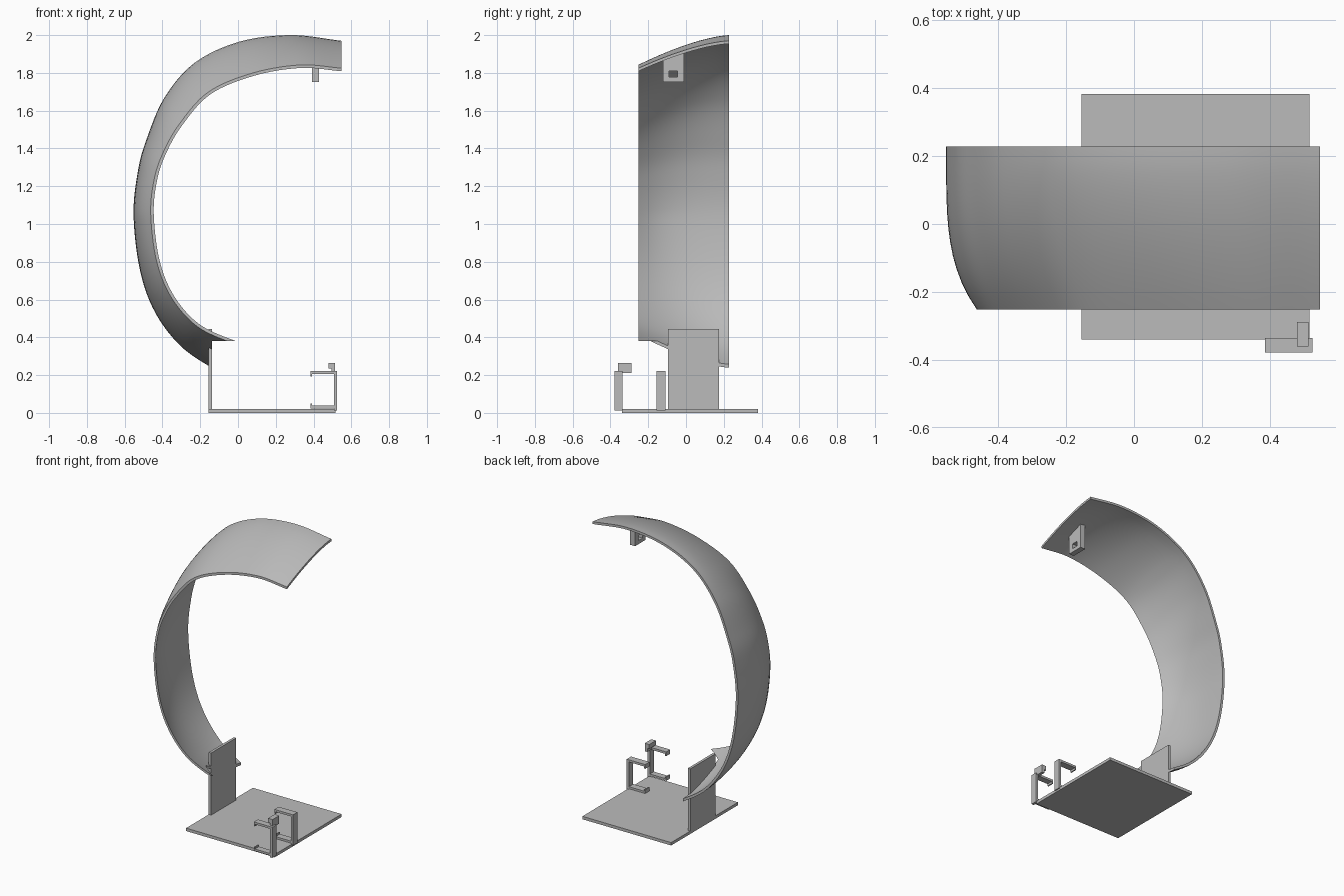
import bpy, bmesh
from mathutils import Vector

cube = bpy.data.objects.get("Cube")
if cube:
    bpy.data.objects.remove(cube, do_unlink=True)

grey = bpy.data.materials.new("mid grey")
grey.use_nodes = True
grey.diffuse_color = (0.5, 0.5, 0.5, 1)
grey.node_tree.nodes["Principled BSDF"].inputs["Base Color"].default_value = (0.5, 0.5, 0.5, 1)


def make(name, bm):
    bmesh.ops.recalc_face_normals(bm, faces=bm.faces)
    mesh = bpy.data.meshes.new(name)
    bm.to_mesh(mesh)
    bm.free()
    mesh.materials.append(grey)
    ob = bpy.data.objects.new(name, mesh)
    bpy.context.collection.objects.link(ob)
    return ob


def box(name, x, y, z):
    bm = bmesh.new()
    bmesh.ops.create_cube(bm, size=1)
    for v in bm.verts:
        v.co = [r[0] if c < 0 else r[1] for c, r in zip(v.co, (x, y, z))]
    return make(name, bm)


def prism(name, outline, y):
    """Extrude an x-z outline between two y values."""
    bm = bmesh.new()
    face = bm.faces.new([bm.verts.new((px, y[0], pz)) for px, pz in outline])
    ext = bmesh.ops.extrude_face_region(bm, geom=[face])["geom"]
    bmesh.ops.translate(bm, vec=(0, y[1] - y[0], 0),
                        verts=[g for g in ext if isinstance(g, bmesh.types.BMVert)])
    return make(name, bm)


def cut(ob, cutter):
    mod = ob.modifiers.new("cut", "BOOLEAN")
    mod.operation, mod.solver, mod.object = "DIFFERENCE", "EXACT", cutter
    select(ob)
    bpy.ops.object.modifier_apply(modifier=mod.name)
    bpy.data.objects.remove(cutter, do_unlink=True)


def select(ob):
    bpy.ops.object.select_all(action="DESELECT")
    ob.select_set(True)
    bpy.context.view_layer.objects.active = ob


def spline(points, steps=8):
    """Smooth curve through the points."""
    p = [Vector(q) for q in points]
    p = [2 * p[0] - p[1]] + p + [2 * p[-1] - p[-2]]
    out = []
    for a, b, c, d in zip(p, p[1:], p[2:], p[3:]):
        for k in range(steps):
            t = k / steps
            out.append(0.5 * (2 * b + (c - a) * t + (2 * a - 5 * b + 4 * c - d) * t ** 2
                              + (3 * b - a - 3 * c + d) * t ** 3))
    return out + [p[-2]]


# Curved band: loft between its rear and front edge curves
rear = spline([(0.04, 0.15), (-0.14, 0.24), (-0.31, 0.36), (-0.443, 0.54), (-0.52, 0.76),
               (-0.553, 1.05), (-0.53, 1.28), (-0.485, 1.446), (-0.39, 1.668), (-0.23, 1.853),
               (0.007, 1.965), (0.28, 2.0), (0.547, 1.97)])
front = spline([(0.14, 0.32), (-0.03, 0.37), (-0.215, 0.457), (-0.35, 0.607), (-0.43, 0.80),
                (-0.462, 1.05), (-0.445, 1.23), (-0.40, 1.37), (-0.31, 1.53), (-0.155, 1.70),
                (0.08, 1.80), (0.33, 1.842), (0.547, 1.825)])
Y_REAR, Y_FRONT, ROWS, THICK = 0.228, -0.252, 12, 0.016
outer, inner = [], []
for r in range(ROWS + 1):
    t = r / ROWS
    y = Y_REAR + (Y_FRONT - Y_REAR) * t
    line = []
    for a, b in zip(rear, front):
        power = 1.5 + 2.3 * max(0, 1 - abs(a.y - 1.05) / 0.8)
        line.append(a.lerp(b, t ** power))
    outer.append([(p.x, y, p.y) for p in line])
    row = []
    for i, p in enumerate(line):
        d = (line[min(i + 1, len(line) - 1)] - line[max(i - 1, 0)]).normalized()
        row.append((p.x + d.y * THICK, y, p.y - d.x * THICK))
    row[-1] = (line[-1].x, y, row[-1][2])
    inner.append(row)
bm = bmesh.new()
ring = [[bm.verts.new(c) for c in row] for row in outer + inner[::-1]]
for a, b in zip(ring, ring[1:] + ring[:1]):
    for i in range(len(a) - 1):
        bm.faces.new((a[i], a[i + 1], b[i + 1], b[i]))
for end in (0, -1):
    for r in range(ROWS):
        bm.faces.new((ring[r][end], ring[r + 1][end], ring[-r - 2][end], ring[-r - 1][end]))
band = make("curved_band", bm)
cut(band, box("band_cutter", (-0.138, 0.6), (-0.5, 0.5), (-0.2, 0.38)))
select(band)
bpy.ops.object.shade_smooth_by_angle(angle=0.6)

# Base and upright plate
box("base_plate", (-0.155, 0.517), (-0.34, 0.382), (0, 0.02))
box("upright_plate", (-0.155, -0.137), (-0.095, 0.175), (0.01, 0.445))

# Hanging tab under the band tip, with a slanted top and a square hole
tab = box("hanging_tab", (0.393, 0.43), (-0.122, -0.01), (1.752, 1.885))
for v in tab.data.vertices:
    if v.co.z > 1.8 and v.co.y > -0.05:
        v.co.z = 1.935
cut(tab, box("hole_cutter", (0.3, 0.5), (-0.09, -0.046), (1.777, 1.811)))

# Two C-shaped clips with small lips
clip = [(0.525, 0.012), (0.525, 0.222), (0.385, 0.222), (0.385, 0.193), (0.393, 0.193),
        (0.393, 0.207), (0.508, 0.207), (0.508, 0.038), (0.393, 0.038), (0.393, 0.05),
        (0.385, 0.05), (0.385, 0.024), (0.508, 0.024), (0.508, 0.012)]
prism("front_clip", clip, (-0.378, -0.335))
prism("rear_clip", clip, (-0.155, -0.108))

# Hook on top of the front clip
prism("clip_hook", [(0.495, 0.21), (0.514, 0.21), (0.514, 0.265), (0.48, 0.265),
                    (0.48, 0.235), (0.495, 0.235)], (-0.36, -0.288))
